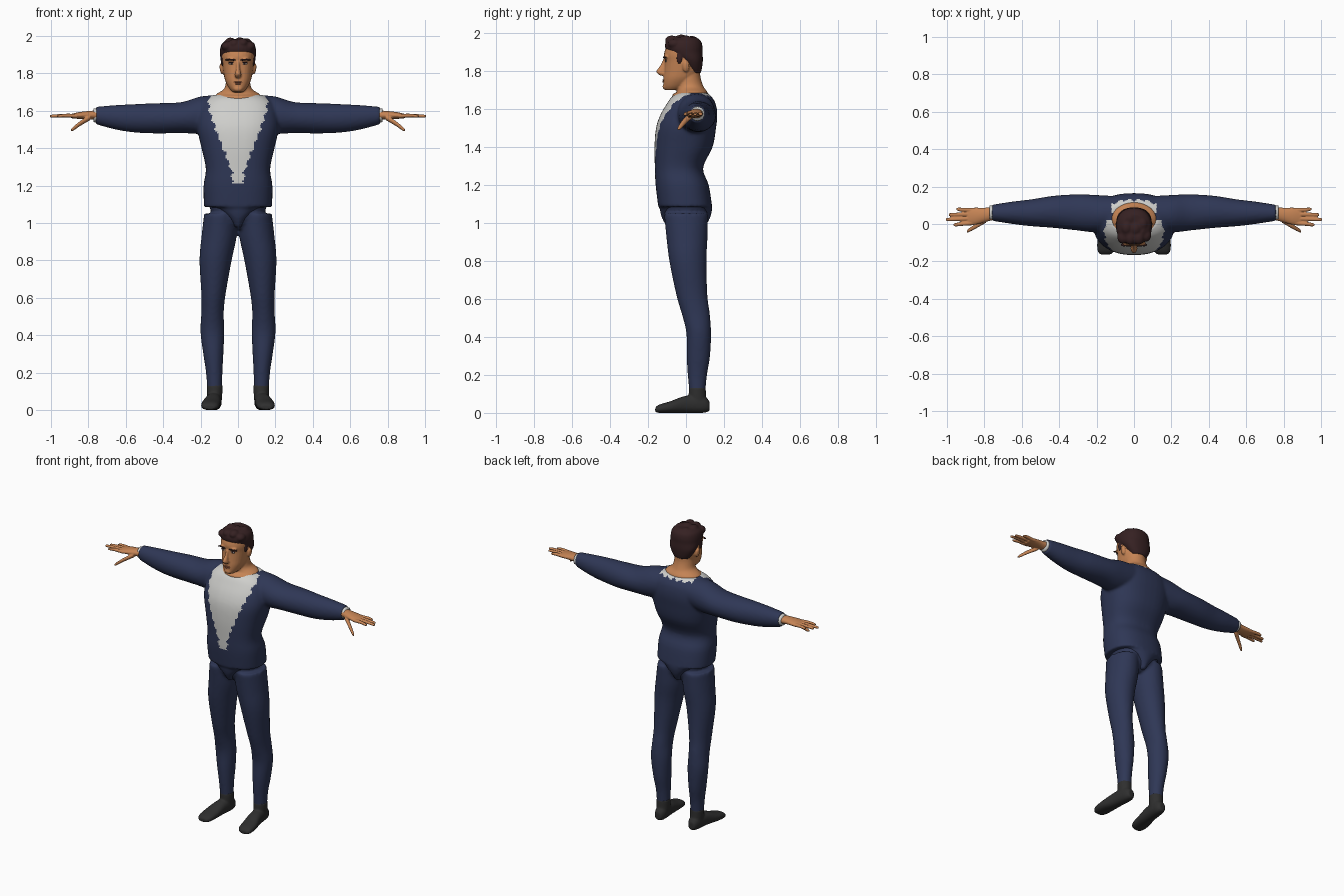
import bpy, bmesh, math
from mathutils import Vector, Matrix

cube = bpy.data.objects.get("Cube")
if cube:
    bpy.data.objects.remove(cube, do_unlink=True)


def material(name, colour):
    mat = bpy.data.materials.new(name)
    mat.use_nodes = True
    rgba = (*colour, 1)
    mat.diffuse_color = rgba
    shader = next(n for n in mat.node_tree.nodes if n.type == "BSDF_PRINCIPLED")
    shader.inputs["Base Color"].default_value = rgba
    shader.inputs["Roughness"].default_value = 0.8
    return mat


navy = material("navy cloth", (0.028, 0.038, 0.092))
white = material("white shirt", (0.62, 0.62, 0.60))
skin = material("skin", (0.56, 0.23, 0.09))
brown = material("dark brown hair", (0.036, 0.015, 0.016))
charcoal = material("charcoal shoe", (0.028, 0.028, 0.028))
eye_white = material("eye white", (0.6, 0.55, 0.5))
lip = material("lip", (0.33, 0.11, 0.055))


def spline(rings, steps=4):
    """Smoothly fill in extra rings between the given ones."""
    pts = [Vector(r) for r in rings]
    pts = [pts[0]] + pts + [pts[-1]]
    for a, b, c, d in zip(pts, pts[1:], pts[2:], pts[3:]):
        for i in range(steps):
            t = i / steps
            yield (b * 2 + (c - a) * t + (a * 2 - b * 5 + c * 4 - d) * t ** 2
                   + (b * 3 - a - c * 3 + d) * t ** 3) / 2
    yield pts[-1]


def loft(bm, axis, rings, side=1, power=2.0, sides=28):
    """Skin rings (position, centre a, centre b, radius a, radius b) along an axis."""
    def sup(v):
        return math.copysign(abs(v) ** (2 / power), v)
    loops = []
    for t, a, b, ra, rb in spline(rings):
        loop = []
        for k in range(sides):
            ang = math.tau * k / sides
            u, v = a + ra * sup(math.cos(ang)), b + rb * sup(math.sin(ang))
            x, y, z = {"x": (t, u, v), "y": (u, t, v), "z": (u, v, t)}[axis]
            loop.append(bm.verts.new((x * side, y, z)))
        loops.append(loop)
    for low, high in zip(loops, loops[1:]):
        for k in range(sides):
            n = (k + 1) % sides
            bm.faces.new((low[k], low[n], high[n], high[k]))
    bm.faces.new(loops[0])
    bm.faces.new(loops[-1])


def ball(bm, centre, radii, tilt=0):
    place = (Matrix.Translation(centre) @ Matrix.Rotation(tilt, 4, "Y")
             @ Matrix.Diagonal((*radii, 1)))
    bmesh.ops.create_uvsphere(bm, u_segments=16, v_segments=10, radius=1, matrix=place)


def part(name, bm, mats, voxel=0, smooth=4, rule=None):
    """Make an object, fuse its pieces into one skin and colour it by a rule."""
    bmesh.ops.recalc_face_normals(bm, faces=bm.faces)
    mesh = bpy.data.meshes.new(name)
    bm.to_mesh(mesh)
    bm.free()
    obj = bpy.data.objects.new(name, mesh)
    bpy.context.collection.objects.link(obj)
    if voxel:
        fuse = obj.modifiers.new("Fuse", "REMESH")
        fuse.mode = "VOXEL"
        fuse.voxel_size = voxel
        soft = obj.modifiers.new("Soften", "SMOOTH")
        soft.iterations = smooth
        graph = bpy.context.evaluated_depsgraph_get()
        obj.data = bpy.data.meshes.new_from_object(obj.evaluated_get(graph))
        obj.modifiers.clear()
    obj.data.materials.clear()
    for mat in mats:
        obj.data.materials.append(mat)
    for face in obj.data.polygons:
        face.use_smooth = True
        face.material_index = int(rule(face.center)) if rule else 0
    return obj


# Jacket: torso, low crotch panel and both sleeves, with a ragged white shirt front
torso = [(1.085, 0, -.004, .182, .142), (1.2, 0, -.02, .184, .14), (1.29, 0, -.037, .172, .127),
         (1.4, 0, -.013, .195, .153), (1.5, 0, 0, .217, .158), (1.57, 0, .015, .216, .15),
         (1.63, 0, .028, .2, .128), (1.665, 0, .03, .165, .105), (1.685, 0, .035, .13, .08)]
panel = [(.975, 0, 0, .02, .1), (1.03, 0, 0, .07, .128), (1.08, 0, 0, .13, .138), (1.12, 0, 0, .15, .13)]
sleeve = [(.1, .06, 1.59, .09, .095), (.2, .055, 1.577, .1, .1), (.3, .062, 1.564, .097, .083),
          (.43, .065, 1.56, .086, .081), (.55, .06, 1.56, .072, .076), (.65, .06, 1.565, .06, .066),
          (.76, .06, 1.575, .043, .047)]


def shirt_front(c):
    zigzag = abs(c.z * 20 % 1 - .5) * .035 - .01
    grow = min(max((c.z - 1.27) / .33, 0), 1)
    front = c.y < .02 and c.z > 1.21 and abs(c.x) < .032 + .125 * grow + zigzag
    tooth = abs(c.x * 20 % 1 - .5) * .03
    collar = c.y > .06 and abs(c.x) < .12 and c.z > 1.662 + tooth
    return front or collar


bm = bmesh.new()
loft(bm, "z", torso, power=2.4, sides=40)
loft(bm, "z", panel, power=2.3)
for side in (1, -1):
    loft(bm, "x", sleeve, side)
part("jacket", bm, [navy, white], .009, 5, shirt_front)

# Trousers: pelvis and two legs
pelvis = [(.97, 0, 0, .03, .07), (1.02, 0, 0, .12, .11), (1.12, 0, 0, .165, .125)]
leg = [(.105, .125, .06, .04, .042), (.2, .127, .06, .044, .051), (.3, .132, .065, .054, .062),
       (.42, .137, .067, .064, .065), (.52, .136, .052, .06, .074), (.62, .131, .031, .065, .082),
       (.8, .12, .01, .086, .098), (.93, .101, .005, .094, .109), (1.05, .092, 0, .089, .116)]
bm = bmesh.new()
loft(bm, "z", pelvis, power=2.3)
for side in (1, -1):
    loft(bm, "z", leg, side)
part("trousers", bm, [navy], .01, 4)

# Hands, shirt cuffs and shoes, made once per side
palm = [(.73, .06, 1.577, .033, .027), (.8, .048, 1.577, .039, .022),
        (.85, .042, 1.575, .046, .018), (.89, .04, 1.572, .045, .012)]
thumb = [(.79, .025, 1.565, .018, .015), (.84, -.008, 1.535, .014, .014),
         (.88, -.032, 1.505, .011, .011), (.893, -.04, 1.495, .006, .006)]
fingers = [(.005, -.004, .965), (.029, .024, 1.005), (.052, .05, .99), (.074, .079, .95)]
cuff = [(.73, .06, 1.575, .038, .042), (.772, .06, 1.576, .038, .036)]
foot = [(.124, .125, .035, .022, .025), (.09, .125, .045, .037, .045), (0, .133, .045, .042, .045),
        (-.08, .145, .031, .05, .031), (-.14, .15, .022, .046, .022), (-.162, .152, .016, .03, .012)]
ankle = [(.03, .125, .065, .037, .046), (.09, .125, .06, .041, .046), (.135, .125, .06, .043, .044)]
for side, word in ((1, "left"), (-1, "right")):
    bm = bmesh.new()
    loft(bm, "x", palm, side)
    loft(bm, "x", thumb, side, sides=12)
    for root, tip, reach in fingers:
        loft(bm, "x", [(.86, root, 1.573, .012, .011), (.92, (root + tip) / 2, 1.575, .011, .01),
                       (reach - .01, tip, 1.572, .009, .008), (reach, tip, 1.571, .005, .005)],
             side, sides=12)
    part(word + "_hand", bm, [skin], .004, 2)
    bm = bmesh.new()
    loft(bm, "x", cuff, side)
    part(word + "_cuff", bm, [white])
    bm = bmesh.new()
    loft(bm, "y", foot, side, power=2.3)
    loft(bm, "z", ankle, side)
    part(word + "_shoe", bm, [charcoal], .006, 4)

# Head: skull and jaw, neck, nose and ears
skull = [(1.7, 0, -.075, .028, .035), (1.722, 0, -.056, .048, .063), (1.76, 0, -.035, .068, .084),
         (1.8, 0, -.022, .077, .093), (1.85, 0, -.018, .084, .094), (1.89, 0, -.018, .088, .098),
         (1.93, 0, -.015, .084, .088), (1.965, 0, -.015, .06, .065)]
neck = [(1.64, 0, .02, .12, .09), (1.675, 0, .022, .122, .094), (1.692, 0, .032, .112, .08),
        (1.72, 0, .022, .073, .07), (1.77, 0, .012, .064, .064), (1.83, 0, .01, .062, .065)]
nose = [(1.776, 0, -.122, .012, .014), (1.79, 0, -.13, .019, .023), (1.803, 0, -.132, .015, .024),
        (1.83, 0, -.119, .01, .017), (1.862, 0, -.108, .009, .013)]
bm = bmesh.new()
loft(bm, "z", skull, power=2.2)
loft(bm, "z", neck)
loft(bm, "z", nose, sides=14)
ball(bm, (0, -.108, 1.718), (.026, .016, .016))
for side in (1, -1):
    ball(bm, (side * .087, .0, 1.825), (.011, .019, .031), side * .15)
    ball(bm, (side * .034, -.104, 1.876), (.03, .014, .008))
head = part("head", bm, [skin], .005, 3)

# Hair: cap with short nape and a lumpy swept front
cap = [(1.79, 0, .045, .05, .033), (1.82, 0, .038, .072, .047), (1.86, 0, .026, .091, .063),
       (1.9, 0, -.004, .096, .091), (1.93, 0, -.012, .096, .099), (1.96, 0, -.012, .086, .09),
       (1.98, 0, -.008, .058, .06)]
bm = bmesh.new()
loft(bm, "z", cap, power=2.2)
for x, y, z in [(-.06, -.07, 1.945), (-.02, -.075, 1.958), (.025, -.075, 1.962), (.063, -.06, 1.945),
                (-.04, -.02, 1.966), (.01, -.025, 1.967), (.045, .0, 1.962), (-.02, .03, 1.96)]:
    ball(bm, (x, y, z), (.03, .036, .026))
for side in (1, -1):
    ball(bm, (side * .083, -.035, 1.87), (.009, .016, .034))
part("hair", bm, [brown], .006, 3)


# Face details, seated on the head surface
def feature(name, mat, x, z, width, height, depth=.004, tilt=0):
    hit, spot, _, _ = head.ray_cast((x, -1, z), (0, 1, 0))
    bm = bmesh.new()
    ball(bm, (x, spot.y if hit else -.11, z), (width, depth, height), tilt)
    part(name, bm, [mat])


for side, word in ((1, "left"), (-1, "right")):
    feature(word + "_eye", eye_white, side * .035, 1.853, .015, .006)
    feature(word + "_iris", brown, side * .035, 1.853, .006, .006, .006)
    feature(word + "_eyelid", brown, side * .036, 1.859, .017, .0025, .006)
    feature(word + "_eyebrow_inner", brown, side * .03, 1.873, .017, .005, .006, -side * .12)
    feature(word + "_eyebrow_outer", brown, side * .054, 1.874, .017, .004, .008, side * .2)
feature("upper_lip", lip, 0, 1.753, .024, .004, .005)
feature("lower_lip", lip, 0, 1.745, .019, .004, .006)
